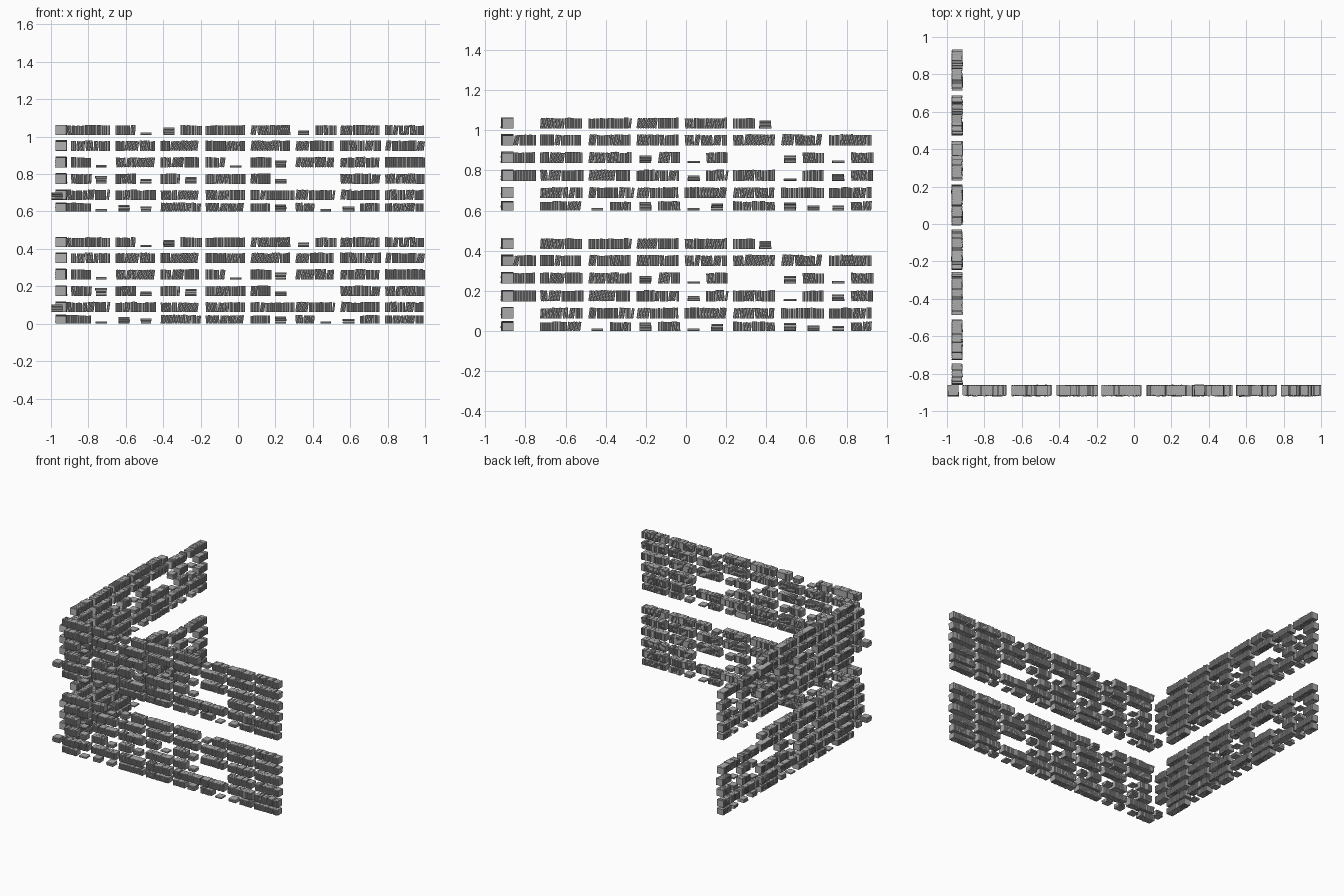
import bpy, bmesh, math, random
from mathutils import Matrix

if "Cube" in bpy.data.objects:
    bpy.data.objects.remove(bpy.data.objects["Cube"])

random.seed(7)
PITCH, FULL, HALF = 0.24, 0.215, 0.112
TIER = 0.6                      # height of the upper storey of shelves
# shelf base height, tallest book
SHELVES = [(0.0, 0.048), (0.062, 0.056), (0.148, 0.057),
           (0.236, 0.057), (0.324, 0.057), (0.409, 0.055)]
# Two marks per bay: FF full, CC full and joined to the next bay,
# b half bay of upright books, digit = flat stack of that many, . = empty
FRONT = ["b1 32 FF FF b3 b1 2b FF", "FF FF FF FF CC FF FF FF",
         "b3 b2 b3 FF b2 .. FF FF", "b1 FF FF b1 b3 FF FF FF",
         "FF FF FF FF FF FF FF FF", "FF b1 3b FF FF 2b FF FF"]
SIDE = [".. FF 1b 3b 13 FF 32 2b", ".. FF CC FF FF FF FF FF",
        ".b FF FF FF 2b FF 1b 3b", ".b FF FF 3b 1b .. 3b 1b",
        ".b FF FF FF FF FF FF FF", ".. FF FF FF FF b3 .. .."]

cover = bpy.data.materials.new("dark_cover")
cover.diffuse_color = (0.4, 0.4, 0.4, 1)
cover.use_nodes = True
cover.node_tree.nodes["Principled BSDF"].inputs["Base Color"].default_value = cover.diffuse_color


def book(bm, matrix, t, d, h):
    """Rounded spine at -y, pages set back between the boards at +y."""
    x, y, c = t / 2, d / 2, t * 0.16
    half = [(x * 0.5, -y), (x, -y + 0.003), (x, y), (x - c, y), (x - c, y - 0.004)]
    outline = half + [(-px, py) for px, py in reversed(half)]
    low, high = ([bm.verts.new(matrix @ Matrix.Translation((px, py, pz)).translation)
                  for px, py in outline] for pz in (-h / 2, h / 2))
    n = len(outline)
    bm.faces.new(high)
    bm.faces.new(low[::-1])
    for i in range(n):
        j = (i + 1) % n
        bm.faces.new((low[i], low[j], high[j], high[i]))


def upright_run(bm, frame, u, end, z, tall):
    """Books side by side in short series sharing a height and a lean."""
    prev, left = 0.0, 0
    while True:
        if left == 0:
            left = random.randint(2, 5)
            h0 = tall * random.uniform(0.9, 1.0)
            t0 = random.uniform(0.011, 0.015)
            lean = random.choice((0, 0, 0, 0.07, -0.07, 0.14))
        h = h0 * random.uniform(0.96, 1.0)
        t = t0 * random.uniform(0.95, 1.05)
        d = random.uniform(0.056, 0.062)
        gap = max(0.0, h * (math.tan(prev) - math.tan(lean)))
        foot = t / math.cos(lean)
        if u + gap + foot + max(0, h * math.sin(lean)) > end + 0.004:
            return
        u += gap
        mid = u + foot / 2 + h / 2 * math.sin(lean)
        zc = z + h / 2 * math.cos(lean) + t / 2 * math.sin(abs(lean))
        book(bm, frame @ Matrix.Translation((mid, (0.062 - d) / 2, zc))
             @ Matrix.Rotation(lean, 4, 'Y'), t * 0.95, d, h)
        u += foot
        prev, left = lean, left - 1


def flat_stack(bm, frame, u, z, count):
    """Books lying flat, spine outwards, each turned a little."""
    for _ in range(count):
        t = random.uniform(0.011, 0.015)
        book(bm, frame @ Matrix.Translation((u, random.uniform(-0.002, 0.002), z + t / 2))
             @ Matrix.Rotation(random.uniform(-0.06, 0.06), 4, 'Z')
             @ Matrix.Rotation(math.pi / 2, 4, 'Y'),
             t * 0.95, random.uniform(0.055, 0.061), random.uniform(0.055, 0.061))
        z += t


def shelf_row(name, frame, start, code, shelf, corner=False):
    z, tall = shelf
    bm = bmesh.new()
    for i, (a, b) in enumerate(code.split()):
        u = start + i * PITCH
        lead = 0.022 if corner and i == 0 else 0.0
        if a in "FC":
            upright_run(bm, frame, u - lead, u + (PITCH if a == "C" else FULL), z, tall)
            continue
        for mark, off, mid in ((a, 0.0, 0.045), (b, FULL - HALF + 0.004, 0.162)):
            if mark == "b":
                upright_run(bm, frame, u + off - (lead if off == 0 else 0),
                            u + off + HALF, z, tall)
            elif mark.isdigit():
                flat_stack(bm, frame, u + mid, z, int(mark))
    if name == "front_books_2":                 # stack in the corner
        flat_stack(bm, frame, -0.967, z, 3)
    bmesh.ops.recalc_face_normals(bm, faces=bm.faces)
    mesh = bpy.data.meshes.new(name)
    bm.to_mesh(mesh)
    bm.free()
    mesh.materials.append(cover)
    # both storeys carry the same books
    for storey, dz in (("lower", 0.0), ("upper", TIER)):
        ob = bpy.data.objects.new(f"{storey}_{name}", mesh)
        ob.location.z = dz
        bpy.context.collection.objects.link(ob)


front_frame = Matrix.Translation((0, -0.891, 0))
side_frame = Matrix.Translation((-0.946, 0, 0)) @ Matrix.Rotation(math.pi / 2, 4, 'Z')
for n, shelf in enumerate(SHELVES):
    shelf_row(f"front_books_{n + 1}", front_frame, -0.894, FRONT[n], shelf, n in (0, 1, 5))
    shelf_row(f"side_books_{n + 1}", side_frame, -0.967, SIDE[n], shelf)
